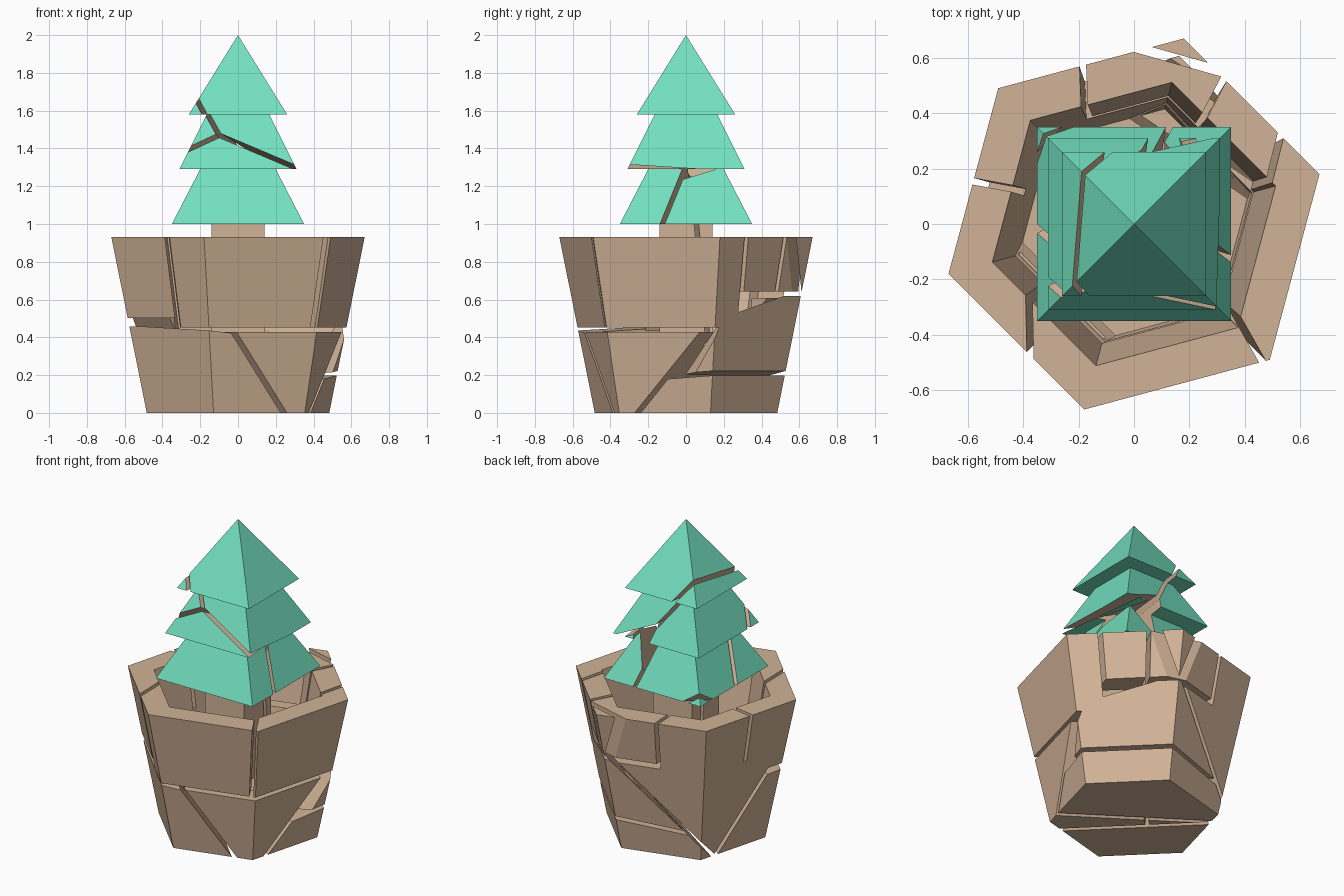
import bpy, bmesh, math
from mathutils import Vector as V

if "Cube" in bpy.data.objects:
    bpy.data.objects.remove(bpy.data.objects["Cube"])

GAP = 0.012


def material(name, col):
    m = bpy.data.materials.new(name)
    m.diffuse_color = (*col, 1)
    m.use_nodes = True
    m.node_tree.nodes["Principled BSDF"].inputs["Base Color"].default_value = m.diffuse_color
    return m


clay = material("clay", (0.64, 0.45, 0.31))
leaf = material("leaf", (0.17, 0.74, 0.52))


def link(name, bm, mats):
    bmesh.ops.recalc_face_normals(bm, faces=bm.faces)
    me = bpy.data.meshes.new(name)
    bm.to_mesh(me)
    bm.free()
    for m in mats:
        me.materials.append(m)
    ob = bpy.data.objects.new(name, me)
    bpy.context.collection.objects.link(ob)
    return ob


def turned(name, profile, sides, phase, mats):
    """Closed solid from (radius, z) rings."""
    bm = bmesh.new()
    rings = []
    for r, z in profile:
        rings.append([bm.verts.new((r * math.cos(phase + math.tau * i / sides),
                                    r * math.sin(phase + math.tau * i / sides), z))
                      for i in range(sides)])
    for a, b in zip(rings, rings[1:]):
        for i in range(sides):
            j = (i + 1) % sides
            bm.faces.new((a[i], a[j], b[j], b[i]))
    bm.faces.new(rings[0])
    bm.faces.new(rings[-1])
    bmesh.ops.remove_doubles(bm, verts=bm.verts, dist=1e-4)
    return link(name, bm, mats)


def chunk(name, solid, cuts):
    """Piece of a solid lying on the positive side of every (point, normal) cut."""
    mats = list(solid.data.materials)
    bm = bmesh.new()
    bmesh.ops.create_cube(bm, size=6)
    for p, n in cuts:
        n = V(n).normalized()
        res = bmesh.ops.bisect_plane(bm, geom=bm.verts[:] + bm.edges[:] + bm.faces[:],
                                     plane_co=V(p) + n * GAP, plane_no=-n, clear_outer=True)
        edges = [e for e in res["geom_cut"] if isinstance(e, bmesh.types.BMEdge)]
        if edges:
            bmesh.ops.contextual_create(bm, geom=edges)
    for f in bm.faces:
        f.material_index = len(mats) - 1
    cell = link("cell", bm, mats)
    ob = bpy.data.objects.new(name, solid.data.copy())
    bpy.context.collection.objects.link(ob)
    mod = ob.modifiers.new("cut", "BOOLEAN")
    mod.operation, mod.solver, mod.object = "INTERSECT", "EXACT", cell
    bpy.context.view_layer.update()
    me = bpy.data.meshes.new_from_object(ob.evaluated_get(bpy.context.evaluated_depsgraph_get()))
    ob.modifiers.clear()
    ob.data = me
    bpy.data.objects.remove(cell)


def flip(*cuts):
    return [(p, -V(n)) for p, n in cuts]


def below(z):
    return ((0, 0, z), (0, 0, -1))


def above(z):
    return ((0, 0, z), (0, 0, 1))


# Hexagonal pot: tapered shell with a thick floor
pot = turned("pot", [(0.5, 0), (0.694, 0.93), (0.53, 0.93), (0.43, 0.36)],
             6, math.radians(15), [clay])

# Upper wall: sectors between six cracks, clockwise from front left (outer, inner, bottom z)
cracks = [((-.375, -.475), (-.38, -.25), .49), ((-.585, .155), (-.45, .13), .58),
          ((-.185, .57), (-.18, .45), .63), ((.325, .525), (.27, .42), .63),
          ((.53, .32), (.5, .2), .44), ((.46, -.49), (.38, -.35), .44)]
walls = ["wall_left", "wall_back_left", "wall_back", "wall_back_right", "wall_right", "wall_front"]


def crack_plane(c):
    p, q = V((*c[0], .93)), V((*c[1], .93))
    s = V((p.x * .84, p.y * .84, .45))
    return p, (q - p).cross(s - p)


for i, name in enumerate(walls):
    a, b = cracks[i], cracks[(i + 1) % 6]
    mid = V((*a[0], 0)).normalized() + V((*b[0], 0)).normalized()
    cuts = [crack_plane(a), *flip(crack_plane(b)), ((0, 0, 0), mid), above(a[2])]
    if name == "wall_back":
        chip = ((.1, .606, .5), (.27, .965, 0))
        chunk("rim_chip", pot, cuts + [((.1, .617, .5), chip[1])])
        cuts += flip(chip)
    chunk(name, pot, cuts)

# Lower body: two halves with a wedge standing in the trough between them
pl = ((-.03, -.5, .4), (1, 1, .975))
pr = ((.4, -.27, 0), (-.118, -.174, .188))
halves = ((0, .1, 0), (-1, 1, 0))
chunk("base_front_left", pot, flip(pl) + [below(.47), ((0, -.5, .43), (-.1, -.04, -1))])
chunk("base_wedge_front", pot, [pl, pr, below(.44)] + flip(halves))
chunk("base_wedge_back", pot, [pl, pr, below(.62), halves])
chunk("base_right", pot, flip(pr) + [((.5, 0, .2), (.06, .06, -1))])
chunk("base_back_right", pot, flip(pr) + [((.5, 0, .2), (-.06, -.06, 1)), below(.63),
                                          ((.5, .12, .4), (-.35, 1, -.45))])

# Trunk, split by one crack
trunk = turned("trunk", [(.198, .36), (.198, 1.0)], 4, math.pi / 4, [clay])
split = ((.14, .055, 1), (-.15, 1, .1))
chunk("trunk_back", trunk, [split])
chunk("trunk_front", trunk, flip(split))

# Three-tier square tree
tree = turned("tree", [(h * math.sqrt(2), z) for h, z in
                       [(.35, 1.0), (.2, 1.29), (.31, 1.29), (.165, 1.58), (.26, 1.58), (0, 2)]],
              4, math.pi / 4, [leaf, clay])
ac = ((-.1, -.22, 1.47), (.088, -.0144, .056))
ab = ((-.1, -.22, 1.47), (.104, .012, .24))
bc = ((-.1, -.22, 1.47), (.0326, -.0567, -.0418))
bd = ((.35, -.1, 1.1), (.3, 1, -.25))
ce = ((.1, .3, 1.1), (1, -.15, .2))
tip = ((-.3, .29, 1.0), (-1, 1, -1))
chunk("tree_top", tree, [ac, ab])
chunk("tree_front", tree, [bc] + flip(ab, bd))
chunk("tree_left", tree, flip(ac, bc, ce, tip))
chunk("tree_left_tip", tree, flip(ac, bc, ce) + [tip])
chunk("tree_right", tree, [bd, ce, ((.17, 0, 1.1), (1, .25, -.3))] + flip(ab))

for ob in (pot, trunk, tree):
    bpy.data.objects.remove(ob)
